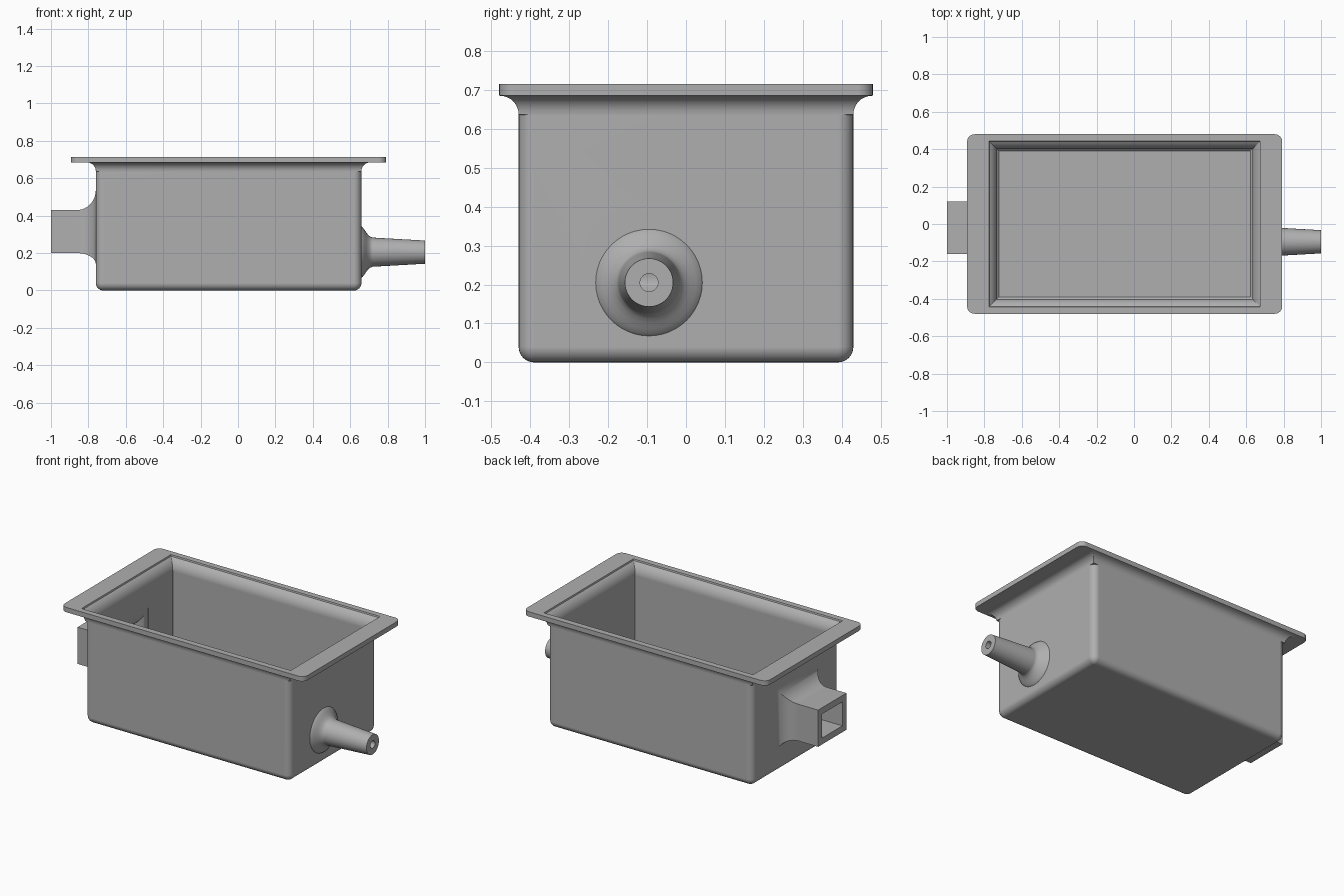
import bpy, bmesh, math

if "Cube" in bpy.data.objects:
    bpy.data.objects.remove(bpy.data.objects["Cube"])

grey = bpy.data.materials.new("matte_grey")
grey.diffuse_color = (0.43, 0.43, 0.43, 1)
grey.use_nodes = True
grey.node_tree.nodes["Principled BSDF"].inputs["Base Color"].default_value = grey.diffuse_color


def loft(name, rings):
    """Closed solid skinned through rings with equal point counts."""
    bm = bmesh.new()
    rows = [[bm.verts.new(p) for p in ring] for ring in rings]
    n = len(rows[0])
    for a, b in zip(rows, rows[1:]):
        for i in range(n):
            j = (i + 1) % n
            bm.faces.new((a[i], a[j], b[j], b[i]))
    bm.faces.new(rows[0][::-1])
    bm.faces.new(rows[-1])
    bmesh.ops.recalc_face_normals(bm, faces=bm.faces)
    mesh = bpy.data.meshes.new(name)
    bm.to_mesh(mesh)
    bm.free()
    mesh.materials.append(grey)
    ob = bpy.data.objects.new(name, mesh)
    bpy.context.collection.objects.link(ob)
    return ob


def rounded(hx, hy, r, z, seg=6, cx=-0.05):
    """Horizontal rounded rectangle."""
    pts = []
    for k, (sx, sy) in enumerate(((1, 1), (-1, 1), (-1, -1), (1, -1))):
        for i in range(seg + 1):
            a = math.pi / 2 * (k + i / seg)
            pts.append((cx + sx * (hx - r) + r * math.cos(a),
                        sy * (hy - r) + r * math.sin(a), z))
    return pts


def circle(x, r, n=48):
    """Circle around the spout axis."""
    return [(x, -0.095 + r * math.cos(2 * math.pi * i / n),
             0.205 + r * math.sin(2 * math.pi * i / n)) for i in range(n)]


def duct_ring(x, inset, f):
    """Rectangular duct section, widened by flare amount f."""
    y0, y1 = -0.16 + inset - 0.08 * f, 0.12 - inset + 0.08 * f
    z0, z1 = 0.20 + inset - 0.06 * f, 0.43 - inset + 0.11 * f
    return [(x, y0, z0), (x, y1, z0), (x, y1, z1), (x, y0, z1)]


def duct_rings(x_start, x_flare, x_wall, x_end, inset, steps=12):
    rings = [duct_ring(x_start, inset, 0)]
    for i in range(steps + 1):
        s = math.sin(math.pi / 2 * i / steps)
        f = 1 - math.cos(math.pi / 2 * i / steps)
        rings.append(duct_ring(x_flare + (x_wall - x_flare) * s, inset, f))
    rings.append(duct_ring(x_end, inset, 1))
    return rings


# Tub: rounded bottom, walls, cove, flange, then down the inside
HX, HY, R = 0.71, 0.43, 0.04
rings = []
for i in range(7):
    a = math.pi / 2 * i / 6
    d = R * (1 - math.sin(a))
    rings.append(rounded(HX - d, HY - d, max(R - d, 0.001), R * (1 - math.cos(a))))
rings.append(rounded(HX, HY, R, 0.635))
for i in range(9):
    a = math.pi / 2 * i / 8
    d = 0.048 * (1 - math.cos(a))
    rings.append(rounded(HX + d, HY + d, 0.001, 0.637 + 0.048 * math.sin(a)))
rings.append(rounded(0.8425, 0.48, 0.04, 0.685))
rings.append(rounded(0.8425, 0.48, 0.04, 0.715))
rings.append(rounded(0.725, 0.4425, 0.001, 0.715))
for i in range(8, -1, -1):
    a = math.pi / 3 * i / 8
    d = 0.08 * (1 - math.cos(a))
    rings.append(rounded(0.6825 + d, 0.40 + d, 0.001, 0.637 + 0.08 * math.sin(a)))
rings.append(rounded(0.6825, 0.40, 0.001, 0.04))
rings.append(rounded(0.6725, 0.39, 0.001, 0.03))
tub = loft("tub", rings)

# Rectangular duct on the left end, with its flared passage
duct = loft("duct", duct_rings(-1.0, -0.86, -0.76, -0.745, 0))
duct_hole = loft("duct_hole", duct_rings(-1.02, -0.86, -0.735, -0.70, 0.04))

# Tapered round spout on the right end, with its bore
profile = [(0.645, 0.137), (0.66, 0.137), (0.667, 0.132), (0.676, 0.120),
           (0.686, 0.105), (0.696, 0.092), (0.707, 0.083), (0.72, 0.078), (1.0, 0.062)]
spout = loft("spout", [circle(x, r) for x, r in profile])
spout_hole = loft("spout_hole", [circle(0.60, 0.023), circle(1.02, 0.023)])

# Join the fittings to the tub and open the passages
bpy.context.view_layer.objects.active = tub
for tool, op in ((duct, 'UNION'), (spout, 'UNION'),
                 (duct_hole, 'DIFFERENCE'), (spout_hole, 'DIFFERENCE')):
    mod = tub.modifiers.new(tool.name, 'BOOLEAN')
    mod.object = tool
    mod.operation = op
    mod.solver = 'EXACT'
    bpy.ops.object.modifier_apply(modifier=mod.name)
    bpy.data.objects.remove(tool)

# Smooth curves, crisp edges
tub.select_set(True)
bpy.ops.object.shade_smooth_by_angle(angle=math.radians(30))
weighted = tub.modifiers.new("weighted_normals", 'WEIGHTED_NORMAL')
weighted.keep_sharp = True
